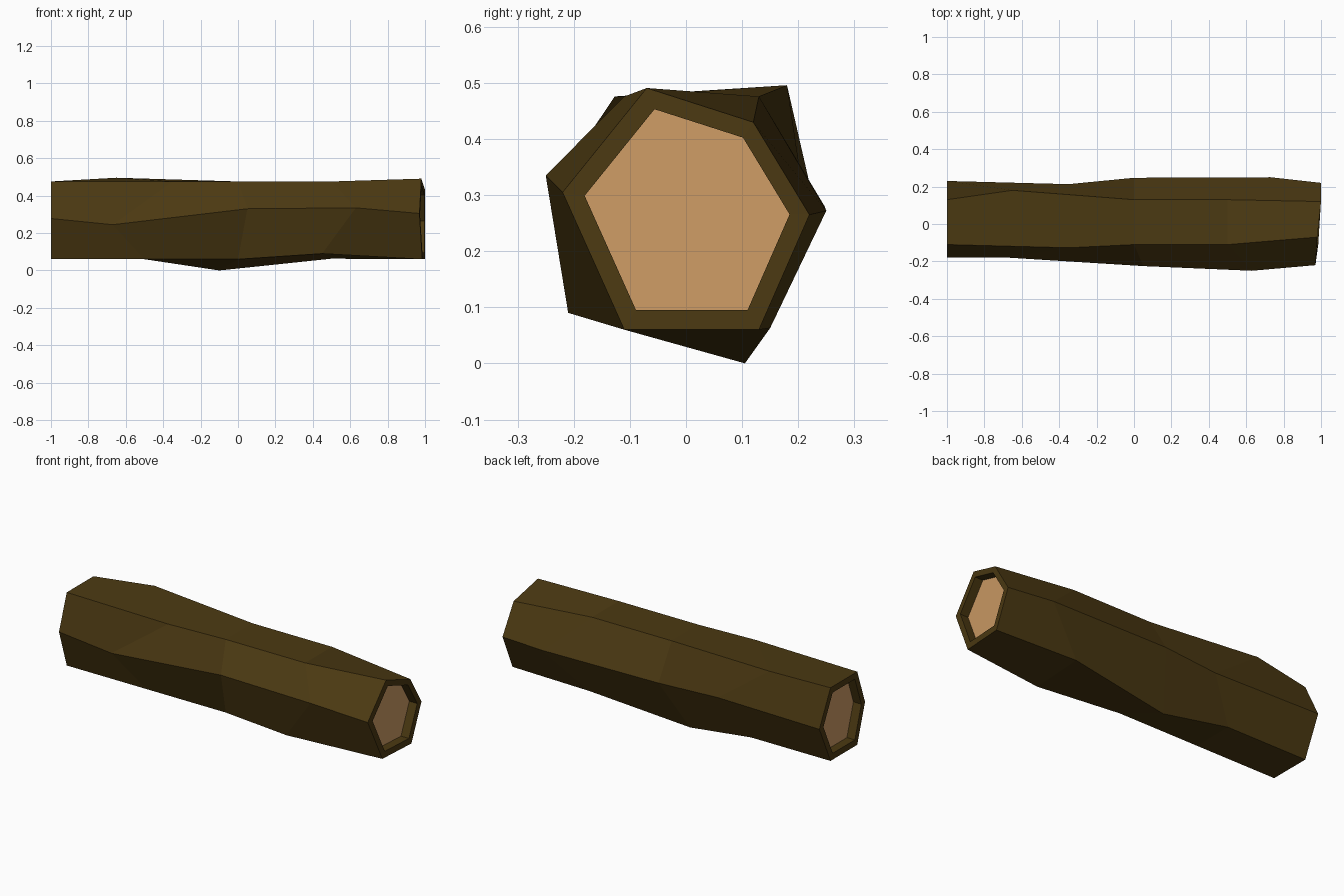
import bpy, bmesh, math
from mathutils import Vector

cube = bpy.data.objects.get("Cube")
if cube:
    bpy.data.objects.remove(cube, do_unlink=True)


def make_material(name, colour):
    mat = bpy.data.materials.new(name)
    mat.use_nodes = True
    mat.diffuse_color = colour
    mat.node_tree.nodes["Principled BSDF"].inputs["Base Color"].default_value = colour
    return mat


bark = make_material("dark brown bark", (0.071, 0.041, 0.006, 1))
wood = make_material("pale cut wood", (0.61, 0.33, 0.13, 1))

# Regular six-sided log: corner names run round the section from the back
CORNERS = ["back", "top_back", "top_front", "front", "low_front", "low_back"]
RADIUS, CENTRE_Y, CENTRE_Z = 0.24, 0.01, 0.268
STATIONS = [-1, -0.5, 0, 0.5, 1]

# Knocks that make the trunk irregular, one dictionary per station
KNOCKS = [
    dict(front=(0, 0.05, 0.01), back=(0, -0.02, 0.01)),
    dict(top_front=(0.15, -0.017, 0), top_back=(-0.15, 0.05, 0.02),
         front=(-0.17, 0.05, -0.023), back=(0.15, -0.037, 0.01)),
    dict(front=(0.05, 0.005, 0.062), low_back=(-0.1, -0.025, -0.06), back=(0, -0.003, 0.012)),
    dict(front=(0.13, -0.02, 0.067), back=(0.23, 0, 0.004),
         low_front=(-0.05, -0.1, 0.03), low_back=(0, 0.02, 0.003)),
    dict(top_front=(-0.02, 0.04, 0.015), top_back=(0, -0.01, -0.046),
         front=(-0.03, 0.01, 0.037), back=(0, -0.03, -0.003),
         low_front=(-0.015, 0, 0)),
]


def section(x, knocks):
    points = []
    for i, corner in enumerate(CORNERS):
        angle = math.tau * i / len(CORNERS)
        base = Vector((x, CENTRE_Y + RADIUS * math.cos(angle),
                       CENTRE_Z + RADIUS * math.sin(angle)))
        points.append(base + Vector(knocks.get(corner, (0, 0, 0))))
    return points


def end_rings(rim, inward):
    """Inner edge of the rim, then the sunken cut face."""
    middle = sum(rim, Vector()) / len(rim)
    inner = [middle + (p - middle) * 0.83 for p in rim]
    return [inner, [p + Vector((inward * 0.05, 0, 0)) for p in inner]]


trunk = [section(x, k) for x, k in zip(STATIONS, KNOCKS)]
rings = end_rings(trunk[0], 1)[::-1] + trunk + end_rings(trunk[-1], -1)

# Skin the rings with bark and close both recesses with cut wood
bm = bmesh.new()
loops = [[bm.verts.new(p) for p in ring] for ring in rings]
for a, b in zip(loops, loops[1:]):
    for i in range(len(CORNERS)):
        j = (i + 1) % len(CORNERS)
        bm.faces.new((a[i], a[j], b[j], b[i]))
for loop in (loops[0], loops[-1]):
    bm.faces.new(loop).material_index = 1
bmesh.ops.recalc_face_normals(bm, faces=bm.faces)

mesh = bpy.data.meshes.new("log")
bm.to_mesh(mesh)
bm.free()
mesh.materials.append(bark)
mesh.materials.append(wood)
log = bpy.data.objects.new("log", mesh)
bpy.context.collection.objects.link(log)
